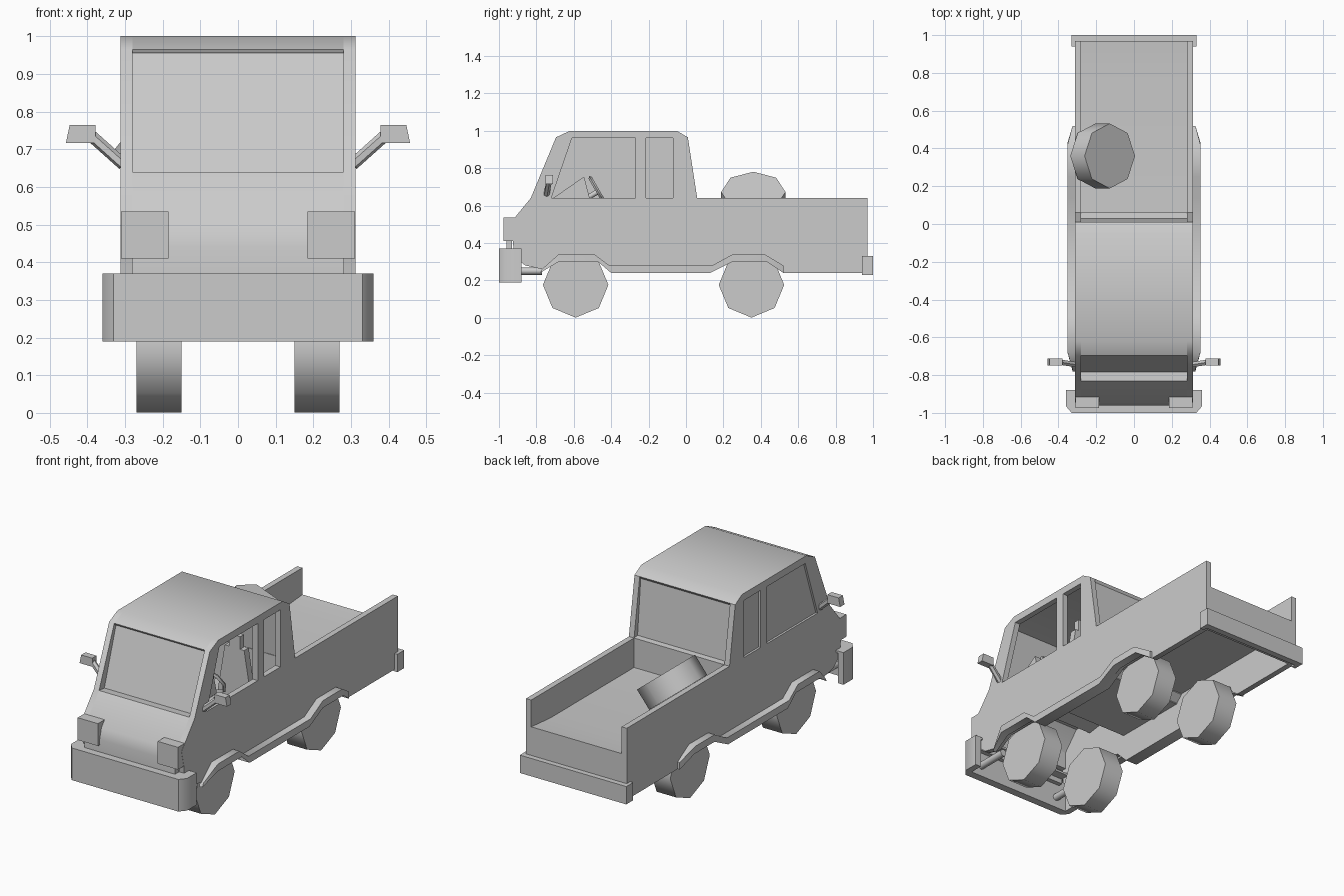
import bpy, bmesh, math
from mathutils import Matrix, Vector

if "Cube" in bpy.data.objects:
    bpy.data.objects.remove(bpy.data.objects["Cube"])

# local X,Y,Z -> world Y,Z,X
SIDE = Matrix(((0, 0, 1, 0), (1, 0, 0, 0), (0, 1, 0, 0), (0, 0, 0, 1)))
# local X,Y,Z -> world X,Z,-Y
FRONT = Matrix(((1, 0, 0, 0), (0, 0, -1, 0), (0, 1, 0, 0), (0, 0, 0, 1)))
TOP = Matrix.Identity(4)


def add(name, mesh):
    ob = bpy.data.objects.new(name, mesh)
    bpy.context.collection.objects.link(ob)
    return ob


def prism(name, loops, x0, x1, mat=SIDE):
    """Extrude a profile (first loop) with holes (other loops) from x0 to x1."""
    cu = bpy.data.curves.new(name, 'CURVE')
    cu.dimensions = '2D'
    cu.fill_mode = 'BOTH'
    cu.extrude = abs(x1 - x0) / 2
    for loop in loops:
        sp = cu.splines.new('POLY')
        sp.points.add(len(loop) - 1)
        for p, (a, b) in zip(sp.points, loop):
            p.co = (a, b, 0, 1)
        sp.use_cyclic_u = True
    tmp = add(name + "_outline", cu)
    dg = bpy.context.evaluated_depsgraph_get()
    me = bpy.data.meshes.new_from_object(tmp.evaluated_get(dg))
    bpy.data.objects.remove(tmp)
    me.transform(Matrix.Translation((0, 0, (x0 + x1) / 2)))
    me.transform(mat)
    bm = bmesh.new()
    bm.from_mesh(me)
    bmesh.ops.remove_doubles(bm, verts=bm.verts, dist=1e-5)
    bmesh.ops.recalc_face_normals(bm, faces=bm.faces)
    bm.to_mesh(me)
    bm.free()
    return add(name, me)


def box(name, x, y, z):
    return prism(name, [[(y[0], z[0]), (y[1], z[0]), (y[1], z[1]), (y[0], z[1])]], *x)


def cyl(name, a, b, r, n=8):
    a, b = Vector(a), Vector(b)
    d = b - a
    bm = bmesh.new()
    bmesh.ops.create_cone(bm, cap_ends=True, segments=n, radius1=r, radius2=r, depth=d.length)
    me = bpy.data.meshes.new(name)
    bm.to_mesh(me)
    bm.free()
    me.transform(Matrix.Translation((a + b) / 2) @ d.to_track_quat('Z', 'Y').to_matrix().to_4x4())
    return add(name, me)


# body side with window openings and wheel arches
outline = [(.97, .24), (.97, .64), (.06, .64), (.01, .965), (-.05, 1), (-.62, 1),
           (-.695, .965), (-.83, .64), (-.945, .50), (-.925, .41), (-.92, .33), (-.86, .28),
           (-.77, .26), (-.68, .31), (-.47, .31), (-.40, .24), (.13, .24), (.25, .31),
           (.43, .31), (.52, .24)]
front_win = [(-.72, .64), (-.61, .96), (-.27, .96), (-.27, .64)]
rear_win = [(-.215, .64), (-.215, .96), (-.07, .96), (-.07, .64)]
fender = [(-.78, .24), (-.68, .30), (-.47, .30), (-.40, .24), (.13, .24), (.25, .30),
          (.43, .30), (.52, .24), (.52, .28), (.42, .34), (.25, .34), (.14, .28),
          (-.41, .28), (-.49, .34), (-.68, .34), (-.77, .26)]
for s, side in ((1, "right"), (-1, "left")):
    prism("body_side_" + side, [outline, front_win, rear_win], s * .28, s * .312)
    f = prism("fender_trim_" + side, [fender], s * .305, s * .352)
    for v in f.data.vertices:
        if abs(v.co.x) > .33 and (v.co.y > .5 or v.co.y < -.75):
            v.co.x = s * .325
    # headlight, bumper bracket and mirror
    box("headlight_" + side, (s * .185, s * .311), (-.975, -.90), (.41, .535))
    cyl("bumper_bracket_" + side, (s * .26, -.96, .25), (s * .26, -.77, .25), .02)
    cyl("mirror_arm_" + side, (s * .305, -.745, .66), (s * .40, -.73, .745), .016, 6)
    m = box("mirror_" + side, (s * .378, s * .457), (-.75, -.712), (.716, .764))
    for v in m.data.vertices:
        if v.co.z > .75 and abs(v.co.x) > .4:
            v.co.x -= s * .01
    # seats with tapered backrest and headrest
    sx = s * .16
    prism("seat_back_" + side, [[(sx - .12, .42), (sx + .12, .42), (sx + .06, .78),
                                 (sx - .06, .78)]], .22, .26, FRONT)
    box("headrest_" + side, (sx - .035, sx + .035), (-.26, -.225), (.78, .85))
    box("seat_cushion_" + side, (sx - .11, sx + .11), (-.42, -.24), (.42, .48))
    # wheels
    for y, end in ((-.59, "front"), (.35, "rear")):
        cyl(f"wheel_{end}_{side}", (s * .15, y, .176), (s * .27, y, .176), .175)

# left windows are closed, right ones are open
prism("left_front_pane", [front_win], -.300, -.292)
prism("left_rear_pane", [rear_win], -.300, -.292)

# cross panels between the sides
W = (-.281, .281)
prism("roof", [[(.01, .965), (-.05, 1), (-.62, 1), (-.695, .965), (-.69, .955),
                (-.61, .965), (-.05, .965), (0, .95)]], *W)
prism("nose_panel", [[(-.77, .635), (-.83, .64), (-.945, .50), (-.96, .44), (-.958, .33),
                      (-.93, .33), (-.93, .44), (-.915, .49), (-.81, .61), (-.77, .61)]], *W)
prism("windshield", [[(-.785, .63), (-.675, .965), (-.665, .965), (-.775, .63)]], *W)
prism("rear_window", [[(.03, .63), (0, .96), (-.01, .96), (.02, .63)]], *W)
prism("bulkhead", [[(.06, .44), (.06, .64), (.015, .645), (.015, .40)]], *W)
prism("bed_floor", [[(.02, .475), (.80, .475), (.97, .49), (.97, .24), (.94, .24),
                     (.94, .445), (.02, .445)]], *W)
box("cab_floor", W, (-.42, .02), (.40, .42))

# dashboard and steering
prism("dashboard", [[(-.77, .62), (-.71, .64), (-.56, .64), (-.56, .56), (-.70, .54)]], *W)
prism("instrument_hood", [[(-.71, .64), (-.545, .755), (-.515, .64)]], .05, .23)
cyl("steering_column", (.16, -.60, .60), (.16, -.47, .675), .014)
bpy.ops.mesh.primitive_torus_add(major_segments=8, minor_segments=4, major_radius=.085,
                                 minor_radius=.01, location=(.16, -.47, .675),
                                 rotation=(math.radians(-60), 0, 0))
bpy.context.object.name = "steering_wheel"

# bumpers: U-shaped outlines seen from above
fb = [(-.36, -.88), (-.36, -.965), (-.33, -1), (.33, -1), (.36, -.965), (.36, -.88),
      (.325, -.88), (.325, -.955), (-.325, -.955), (-.325, -.88)]
prism("front_bumper", [fb], .19, .37, TOP)
prism("front_bumper_cover", [fb[:6]], .358, .37, TOP)
rb = [(-.33, .94), (-.33, 1), (.33, 1), (.33, .94), (.305, .94), (.305, .965),
      (-.305, .965), (-.305, .94)]
prism("rear_bumper", [rb], .23, .33, TOP)

# spare wheel leaning on the left bed wall
c, ax = Vector((-.166, .36, .626)), Vector((.63, 0, .777)) * .06
cyl("spare_wheel", c - ax, c + ax, .172)

bpy.ops.object.select_all(action='SELECT')
bpy.context.view_layer.objects.active = bpy.data.objects["roof"]
bpy.ops.object.shade_smooth_by_angle(angle=math.radians(46))
